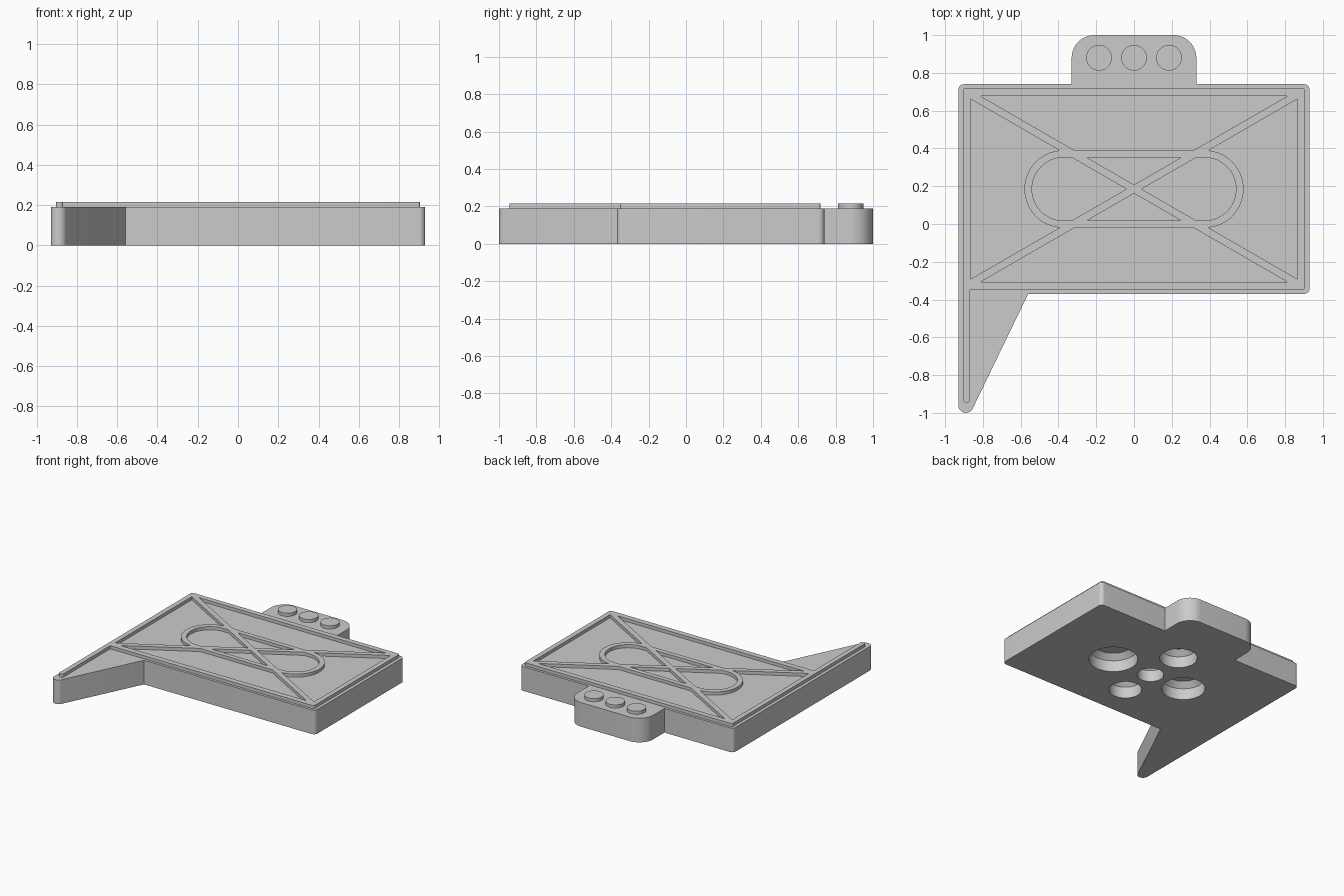
import bpy
import bmesh
import math
from mathutils import Vector

cube = bpy.data.objects.get("Cube")
if cube:
    bpy.data.objects.remove(cube, do_unlink=True)

GREY = (0.6, 0.6, 0.6, 1.0)
grey = bpy.data.materials.new("plain_grey")
grey.use_nodes = True
grey.diffuse_color = GREY
grey.node_tree.nodes["Principled BSDF"].inputs["Base Color"].default_value = GREY

BASE_TOP, RIB_TOP, SUNK = 0.19, 0.215, 0.18
MID_Y = 0.185


def rounded(corners, steps=12):
    """Outline from (x, y, radius) corners, each filleted with an arc."""
    points = []
    for i, (x, y, r) in enumerate(corners):
        here = Vector((x, y))
        if r == 0:
            points.append(here)
            continue
        a = (Vector(corners[i - 1][:2]) - here).normalized()
        b = (Vector(corners[(i + 1) % len(corners)][:2]) - here).normalized()
        half = a.angle(b) / 2
        centre = here + (a + b).normalized() * (r / math.sin(half))
        start = here + a * (r / math.tan(half)) - centre
        end = here + b * (r / math.tan(half)) - centre
        sweep = math.atan2(start.x * end.y - start.y * end.x, start.dot(end))
        for k in range(steps + 1):
            t = sweep * k / steps
            points.append(centre + Vector((start.x * math.cos(t) - start.y * math.sin(t),
                                           start.x * math.sin(t) + start.y * math.cos(t))))
    return points


def rectangle(x0, x1, y0, y1, r=0.0, steps=12):
    return rounded([(x0, y0, r), (x1, y0, r), (x1, y1, r), (x0, y1, r)], steps)


def finish(name, bm):
    bmesh.ops.recalc_face_normals(bm, faces=bm.faces)
    mesh = bpy.data.meshes.new(name)
    bm.to_mesh(mesh)
    bm.free()
    mesh.materials.append(grey)
    obj = bpy.data.objects.new(name, mesh)
    bpy.context.collection.objects.link(obj)
    return obj


def prism(name, outline, z0, z1):
    bm = bmesh.new()
    face = bm.faces.new([bm.verts.new((p.x, p.y, z0)) for p in outline])
    extruded = bmesh.ops.extrude_face_region(bm, geom=[face], use_keep_orig=True)
    verts = [g for g in extruded["geom"] if isinstance(g, bmesh.types.BMVert)]
    bmesh.ops.translate(bm, vec=(0, 0, z1 - z0), verts=verts)
    return finish(name, bm)


def combine(target, tool, operation):
    mod = target.modifiers.new("combine", 'BOOLEAN')
    mod.operation, mod.solver, mod.object = operation, 'EXACT', tool
    bpy.context.view_layer.objects.active = target
    bpy.ops.object.modifier_apply(modifier=mod.name)
    bpy.data.objects.remove(tool, do_unlink=True)


def smooth(obj):
    bpy.ops.object.select_all(action='DESELECT')
    obj.select_set(True)
    bpy.context.view_layer.objects.active = obj
    bpy.ops.object.shade_smooth_by_angle(angle=math.radians(30))


# Base slab with the back tab and the pointed front spur
base = prism("base", rounded([
    (-0.93, -1.134, 0.04), (-0.56, -0.37, 0), (0.93, -0.37, 0.03), (0.93, 0.74, 0.03),
    (0.33, 0.74, 0), (0.33, 1.0, 0.12), (-0.33, 1.0, 0.12), (-0.33, 0.74, 0),
    (-0.93, 0.74, 0.03)]), 0, BASE_TOP)

# Round sockets underneath, each narrowing to a flat roof
SOCKETS = [(0, MID_Y, 0.096), (0.35, MID_Y, 0.177), (-0.31, MID_Y, 0.158),
           (0, 0.5, 0.136), (0, -0.097, 0.118)]
for x, y, radius in SOCKETS:
    bm = bmesh.new()
    rings = []
    for r, z in ((radius, -0.05), (radius, 0.09), (radius - 0.04, 0.13)):
        made = bmesh.ops.create_circle(bm, segments=48, radius=r)["verts"]
        bmesh.ops.translate(bm, vec=(x, y, z), verts=made)
        rings.append(made)
    for low, high in zip(rings, rings[1:]):
        for i in range(len(low)):
            bm.faces.new((low[i - 1], low[i], high[i], high[i - 1]))
    bm.faces.new(rings[0])
    bm.faces.new(rings[-1])
    combine(base, finish("socket_cutter", bm), 'DIFFERENCE')
smooth(base)

# Raised border with its strip along the spur
ribs = prism("raised_ribs", rounded([
    (-0.905, -0.945, 0.015), (-0.868, -0.945, 0.015), (-0.868, -0.35, 0),
    (0.905, -0.35, 0.015), (0.905, 0.72, 0.015), (-0.905, 0.72, 0.015)], 5), SUNK, RIB_TOP)
window = prism("window_cutter", rectangle(-0.866, 0.866, -0.306, 0.678), 0.1, 0.3)
combine(ribs, window, 'DIFFERENCE')

# Oblong ring in the middle
ring = prism("oblong_ring", rectangle(-0.58, 0.58, MID_Y - 0.205, MID_Y + 0.205, 0.2049, 24),
             SUNK, RIB_TOP)
hole = prism("ring_cutter", rectangle(-0.54, 0.54, MID_Y - 0.167, MID_Y + 0.167, 0.1669, 24),
             0.1, 0.3)
combine(ring, hole, 'DIFFERENCE')
combine(ribs, ring, 'UNION')

# Crossed diagonal bars
for side in (-1, 1):
    angle = side * math.radians(30)
    along = Vector((math.cos(angle), math.sin(angle))) * 1.02
    across = Vector((-math.sin(angle), math.cos(angle))) * 0.02
    middle = Vector((0, MID_Y))
    outline = [middle - along - across, middle + along - across,
               middle + along + across, middle - along + across]
    combine(ribs, prism("diagonal_bar", outline, SUNK, RIB_TOP), 'UNION')
smooth(ribs)

# Three round buttons on the back tab
for name, x in (("right_button", -0.185), ("middle_button", 0), ("left_button", 0.185)):
    r = 0.068
    outline = rectangle(x - r, x + r, 0.88 - r, 0.88 + r, r * 0.999)
    smooth(prism(name, outline, SUNK, RIB_TOP))
